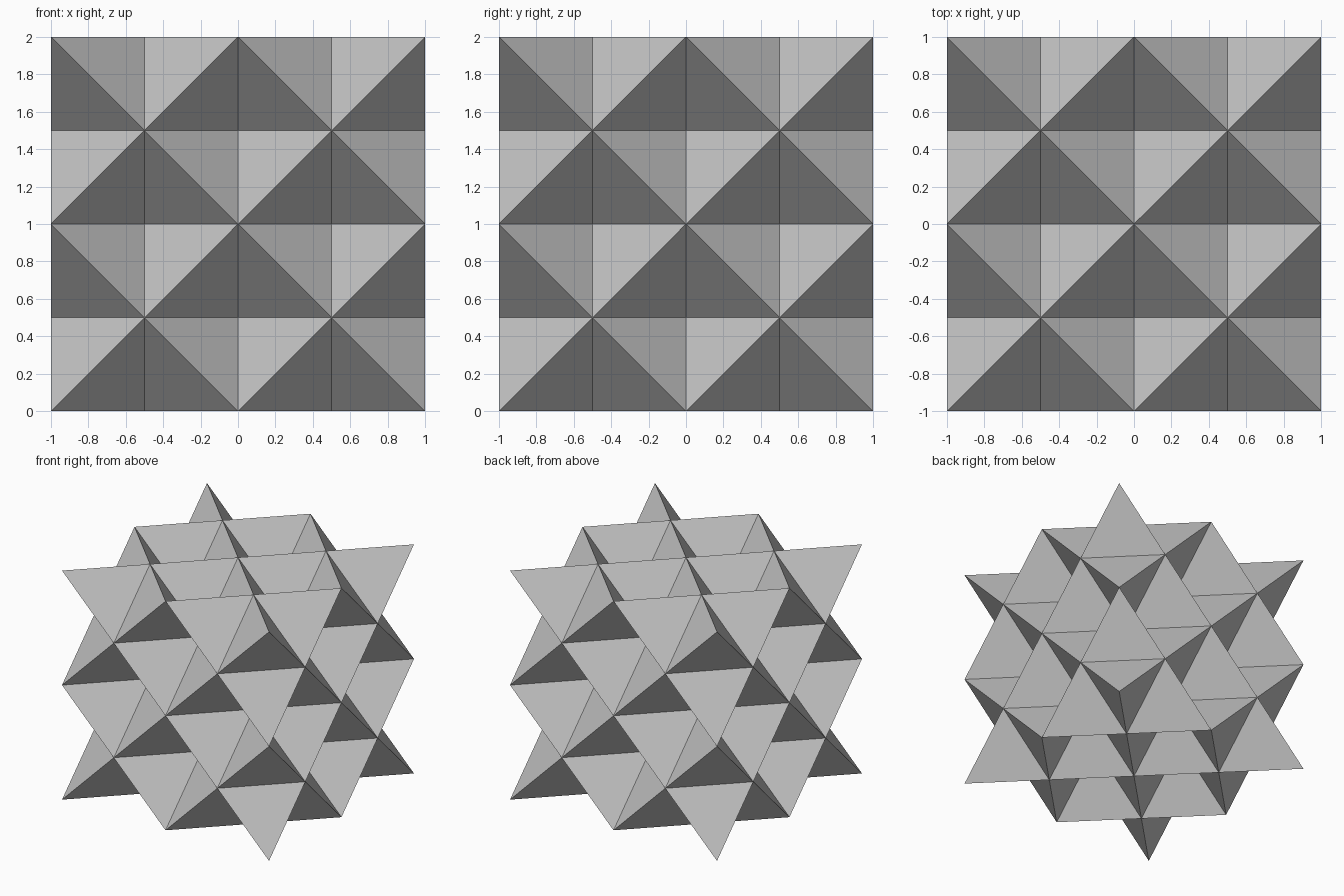
import bpy, bmesh
from itertools import product
from mathutils import Vector

if "Cube" in bpy.data.objects:
    bpy.data.objects.remove(bpy.data.objects["Cube"])

HALF = 0.5  # half the width of one star cell

grey = bpy.data.materials.new("light grey")
grey.diffuse_color = (0.54, 0.54, 0.54, 1)
grey.use_nodes = True
grey.node_tree.nodes["Principled BSDF"].inputs["Base Color"].default_value = grey.diffuse_color


def star_mesh():
    """Eight-pointed star: a three-sided spike on every face of an octahedron."""
    bm = bmesh.new()
    axes = {}
    for i, s in product(range(3), (-1, 1)):
        co = Vector()
        co[i] = s * HALF
        axes[i, s] = bm.verts.new(co)
    for signs in product((-1, 1), repeat=3):
        tip = bm.verts.new(Vector(signs) * HALF)
        base = [axes[i, signs[i]] for i in range(3)]
        for i in range(3):
            ring = [tip, base[i], base[(i + 1) % 3]]
            if signs[0] * signs[1] * signs[2] < 0:
                ring.reverse()  # keep normals outward in mirrored octants
            bm.faces.new(ring)
    mesh = bpy.data.meshes.new("star")
    bm.to_mesh(mesh)
    bm.free()
    mesh.materials.append(grey)
    return mesh


# Two by two by two block of stars touching at their tips and edges
star = star_mesh()
for x, y, z in product((-HALF, HALF), (-HALF, HALF), (HALF, 3 * HALF)):
    name = "star_" + ("lower" if z < 1 else "upper") + \
           ("_front" if y < 0 else "_back") + ("_left" if x < 0 else "_right")
    ob = bpy.data.objects.new(name, star)
    ob.location = (x, y, z)
    bpy.context.collection.objects.link(ob)
